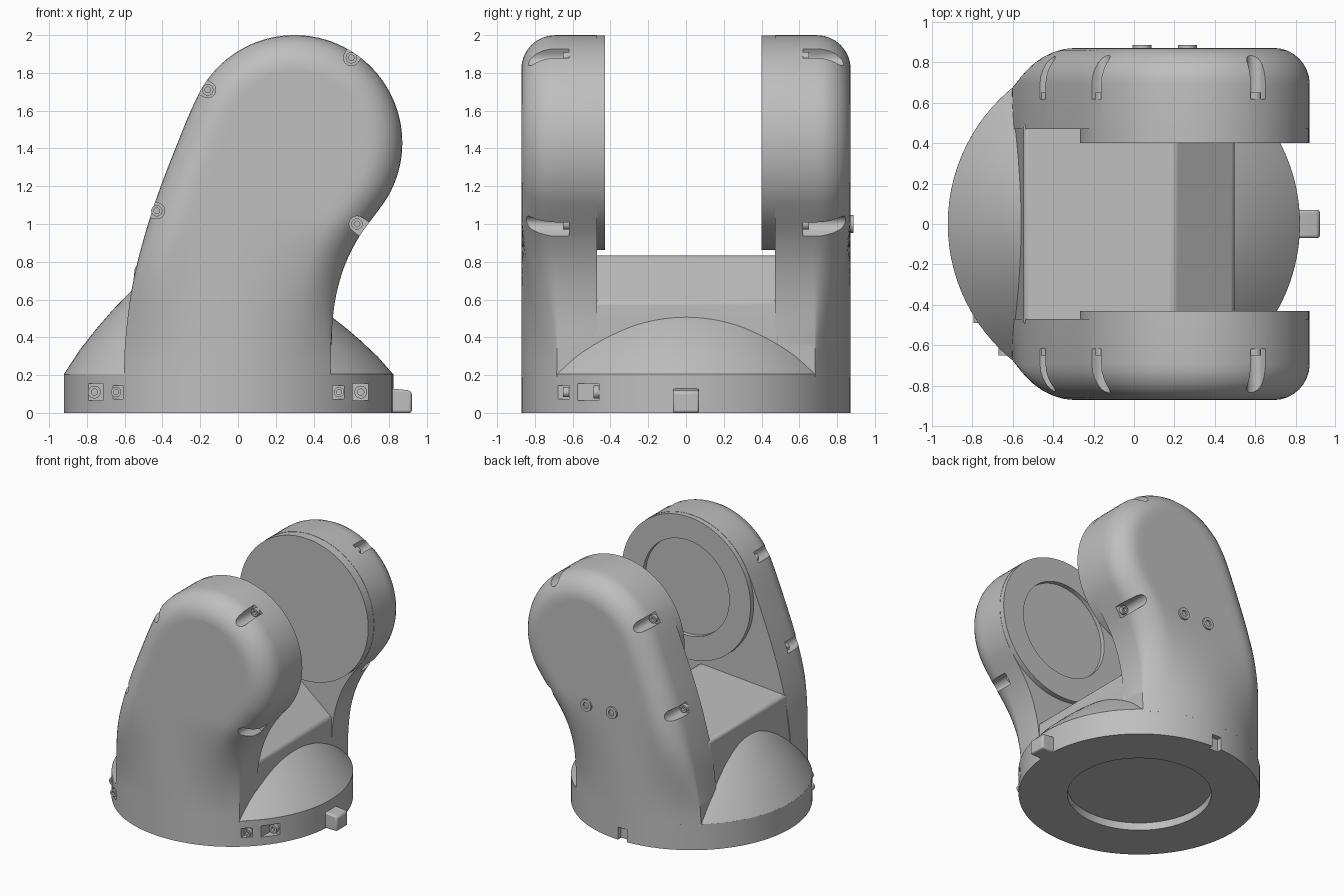
import bpy, bmesh, math
from mathutils import Vector

if "Cube" in bpy.data.objects:
    bpy.data.objects.remove(bpy.data.objects["Cube"])

grey = bpy.data.materials.new("light_grey")
grey.use_nodes = True
grey.diffuse_color = (0.52, 0.52, 0.52, 1)
grey.node_tree.nodes["Principled BSDF"].inputs["Base Color"].default_value = (0.52, 0.52, 0.52, 1)

R, CX = 0.872, -0.05            # base radius and centre
HEAD, HR = Vector((0.3, 1.43)), 0.57   # arm head centre and radius


def finish(name, bm, angle=35):
    bmesh.ops.remove_doubles(bm, verts=bm.verts, dist=1e-5)
    bmesh.ops.recalc_face_normals(bm, faces=bm.faces)
    me = bpy.data.meshes.new(name)
    bm.to_mesh(me)
    bm.free()
    ob = bpy.data.objects.new(name, me)
    bpy.context.collection.objects.link(ob)
    me.materials.append(grey)
    shade(ob, angle)
    return ob


def select(ob):
    bpy.ops.object.select_all(action="DESELECT")
    ob.select_set(True)
    bpy.context.view_layer.objects.active = ob


def shade(ob, angle=35):
    select(ob)
    bpy.ops.object.shade_smooth_by_angle(angle=math.radians(angle))


def add_prism(bm, pts, y0, y1):
    """Extrude an x-z outline along y."""
    a = [bm.verts.new((x, y0, z)) for x, z in pts]
    b = [bm.verts.new((x, y1, z)) for x, z in pts]
    bm.faces.new(a)
    bm.faces.new(b[::-1])
    for i in range(len(a)):
        j = (i + 1) % len(a)
        bm.faces.new((a[i], b[i], b[j], a[j]))


def lathe(name, profile, place, n=96):
    """Revolve (radius, height) points; place maps local x, y, h to the world."""
    bm = bmesh.new()
    rings = []
    for r, h in profile:
        rings.append([bm.verts.new(place(r * math.cos(2 * math.pi * k / n),
                                         r * math.sin(2 * math.pi * k / n), h)) for k in range(n)])
    for p, q in zip(rings, rings[1:]):
        for k in range(n):
            m = (k + 1) % n
            bm.faces.new((p[k], p[m], q[m], q[k]))
    bmesh.ops.dissolve_degenerate(bm, dist=1e-5, edges=bm.edges)
    return finish(name, bm)


def cut(ob, bm):
    cutter = finish("pocket_cutter", bm)
    cutter.hide_render = True
    mod = ob.modifiers.new("pockets", "BOOLEAN")
    mod.operation, mod.solver, mod.object = "DIFFERENCE", "EXACT", cutter
    select(ob)
    bpy.ops.object.modifier_apply(modifier="pockets")
    bpy.data.objects.remove(cutter)
    shade(ob)


def screw(name, x, z, y0, y1, r):
    """Ring-headed screw along y with a sunken centre."""
    dip = y1 - (y1 - y0) * 0.6
    return lathe(name, [(r, y0), (r, y1), (r * 0.5, y1), (r * 0.5, dip), (0, dip)],
                 lambda u, v, h: (x + u, h, z + v), 20)


# Base ring with sunken underside
base = lathe("base", [(0, 0.06), (0.52, 0.06), (0.52, 0), (R, 0), (R, 0.205), (0, 0.205)],
             lambda u, v, h: (CX + u, v, h))

# Domed skirt, taller on the -x side
lathe("skirt_dome", [(R, 0), (0.79, 0.11), (0.7, 0.21), (0.61, 0.3), (0.52, 0.38), (0.4, 0.45)],
      lambda u, v, h: (CX + u, v, 0.204 + h * (1 - 0.15 * u / max(0.01, math.hypot(u, v)))))

# Bridge block between the arms
bm = bmesh.new()
add_prism(bm, [(-0.598, 0.19), (-0.59, 0.4), (-0.558, 0.66), (-0.545, 0.78), (0.2, 0.835),
               (0.497, 0.59), (0.497, 0.4), (0.485, 0.19)], -0.5, 0.5)
bridge = finish("bridge", bm)
bev = bridge.modifiers.new("soft_edges", "BEVEL")
bev.width, bev.segments, bev.limit_method = 0.02, 3, "ANGLE"


# Arm outline, evenly resampled from a smooth curve
def outline(count):
    arc = [HEAD + HR * Vector((math.cos(math.radians(a)), math.sin(math.radians(a))))
           for a in range(150, -41, -10)]
    left = [(-0.605, 0.19), (-0.595, 0.4), (-0.56, 0.67), (-0.5, 0.92), (-0.42, 1.17),
            (-0.32, 1.43), (-0.25, 1.6)]
    right = [(0.64, 0.93), (0.565, 0.78), (0.515, 0.6), (0.495, 0.4), (0.49, 0.19)]
    c = [Vector(p) for p in left] + arc + [Vector(p) for p in right]
    c = [2 * c[0] - c[1]] + c + [2 * c[-1] - c[-2]]
    fine = []
    for a, b, d, e in zip(c, c[1:], c[2:], c[3:]):
        for k in range(20):
            t = k / 20
            fine.append(0.5 * (2 * b + (d - a) * t + (2 * a - 5 * b + 4 * d - e) * t * t
                               + (3 * b - a - 3 * d + e) * t ** 3))
    fine.append(c[-2])
    dist = [0]
    for a, b in zip(fine, fine[1:]):
        dist.append(dist[-1] + (b - a).length)
    out, k = [], 0
    for i in range(count):
        s = dist[-1] * i / (count - 1)
        while k < len(fine) - 2 and dist[k + 1] < s:
            k += 1
        out.append(fine[k].lerp(fine[k + 1], (s - dist[k]) / (dist[k + 1] - dist[k])))
    return out


FILLET, WEB, M, K = 0.18, 0.47, 121, 14
path = outline(M)


def depth(x, z, d):
    """Outer surface: round base wall low down, rounded flat face higher up."""
    d = min(d, FILLET)
    flat = R - FILLET + math.sqrt(max(0, FILLET ** 2 - (FILLET - d) ** 2))
    drum = math.sqrt(max(0, R * R - (x - CX) ** 2))
    t = min(1, max(0, (z - 0.25) / 0.8))
    t = t * t * (3 - 2 * t)
    return drum * (1 - t) + flat * t


def arm(name, side):
    bm = bmesh.new()
    insets = [FILLET * (1 - math.cos(math.pi / 2 * k / 8)) for k in range(9)]
    grid = []
    for i, p in enumerate(path):
        t = (path[min(i + 1, M - 1)] - path[max(i - 1, 0)]).normalized()
        col = [bm.verts.new((p.x, side * WEB, p.y))]
        for d in insets:
            q = p + d * Vector((t.y, -t.x))
            z = 0.19 if i in (0, M - 1) else q.y
            col.append(bm.verts.new((q.x, side * depth(q.x, z, d), z)))
        grid.append(col)
    for a, b in zip(grid, grid[1:]):
        for k in range(len(a) - 1):
            bm.faces.new((a[k], a[k + 1], b[k + 1], b[k]))
    # outer face rows
    rows = []
    for i in range(M // 2 + 1):
        a, b = grid[i][-1], grid[M - 1 - i][-1]
        row = [a]
        for k in range(1, K):
            q = a.co.lerp(b.co, k / K)
            row.append(bm.verts.new((q.x, side * depth(q.x, q.z, FILLET), q.z)))
        rows.append(row + [b])
    for a, b in zip(rows[:-1], rows[1:-1]):
        for k in range(K):
            bm.faces.new((a[k], a[k + 1], b[k + 1], b[k]))
    last, tip = rows[-2], rows[-1][0]
    for k in range(K):
        bm.faces.new((last[k], last[k + 1], tip))
    for v in rows[-1][1:-1]:
        bm.verts.remove(v)
    # inner wall and underside
    bm.faces.new([c[0] for c in grid])
    bm.faces.new(grid[0] + rows[0][1:-1] + grid[-1][::-1])
    ob = finish(name, bm)

    # screw pockets along the rounded edge
    cutters = bmesh.new()
    spots = [(-0.16, 1.71, 150), (0.6, 1.88, 58), (-0.43, 1.07, 165), (0.63, 1.0, -35)]
    for n, (x, z, a) in enumerate(spots):
        a = math.radians(a)
        out, across = Vector((math.cos(a), math.sin(a))), Vector((-math.sin(a), math.cos(a)))
        c = Vector((x, z))
        half = [c + 0.042 * (across * math.cos(math.pi * k / 10) - out * math.sin(math.pi * k / 10))
                for k in range(11)]
        add_prism(cutters, half + [c + 0.13 * out - 0.05 * across, c + 0.13 * out + 0.05 * across],
                  side * 0.62, side * 1.0)
        screw(f"{name}_screw_{n}", x, z, side * 0.615, side * 0.65, 0.03)
    cut(ob, cutters)


arm("front_arm", -1)
arm("back_arm", 1)

# Joint discs on the inner faces; the front one has a round recess
def on_head(u, v, h):
    return (HEAD.x + u, h, HEAD.y + v)


lathe("front_joint_disc", [(0.568, -0.55), (0.568, -0.43), (0.38, -0.43), (0.38, -0.465), (0, -0.465)], on_head)
lathe("back_joint_disc", [(0.568, 0.55), (0.568, 0.40), (0, 0.40)], on_head)

# Base pockets with screws, and the rear slot
cutters = bmesh.new()
for x, w, floor in [(-0.76, 0.045, 0.46), (-0.645, 0.036, 0.62), (0.535, 0.036, 0.62), (0.65, 0.045, 0.46)]:
    add_prism(cutters, [(x - w, 0.11 - w), (x + w, 0.11 - w), (x + w, 0.11 + w), (x - w, 0.11 + w)], -floor, -1)
    screw("base_screw", x, 0.11, -floor + 0.005, -floor - 0.03, w * 0.75)
add_prism(cutters, [(-0.09, -0.1), (-0.01, -0.1), (-0.01, 0.1), (-0.09, 0.1)], 0.83, 1)
cut(base, cutters)

# Bolts on the rear face
for x in (0.04, 0.265):
    screw("rear_bolt", x, 1.0, 0.86, 0.886, 0.047)

# Cable tab on the +x side
bm = bmesh.new()
add_prism(bm, [(0.75, 0), (0.92, 0), (0.92, 0.11), (0.9, 0.12), (0.75, 0.135)], -0.07, 0.07)
tab = finish("side_tab", bm)
bev = tab.modifiers.new("soft_edges", "BEVEL")
bev.width, bev.segments, bev.limit_method = 0.012, 2, "ANGLE"
